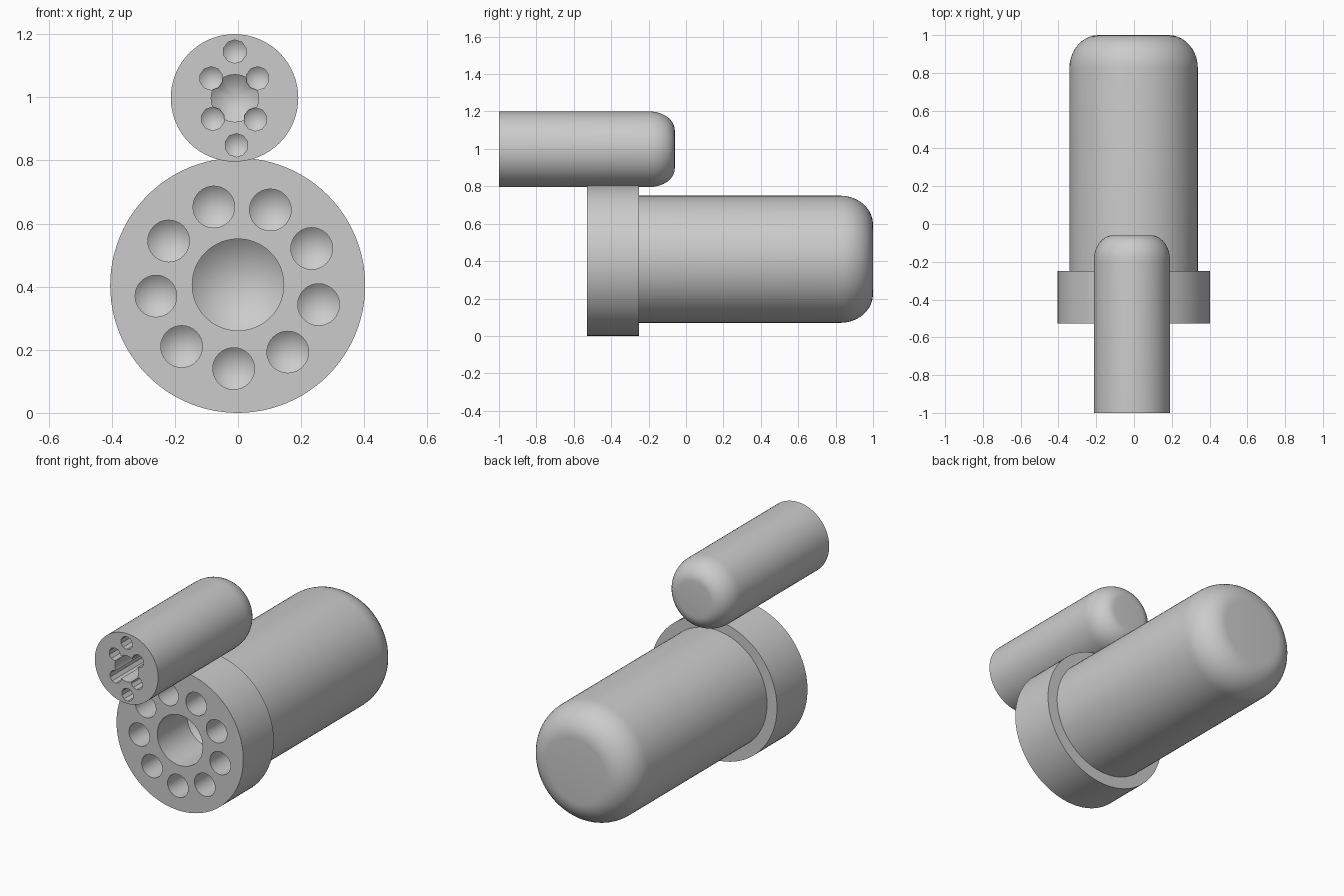
import bpy, bmesh, math

if "Cube" in bpy.data.objects:
    bpy.data.objects.remove(bpy.data.objects["Cube"])

grey = bpy.data.materials.new("plain grey")
grey.diffuse_color = (0.6, 0.6, 0.6, 1)
grey.use_nodes = True
grey.node_tree.nodes["Principled BSDF"].inputs["Base Color"].default_value = grey.diffuse_color


def lathe(name, profile, cx, cz, sides):
    """Revolve (radius, y) points about an axis parallel to y."""
    bm = bmesh.new()
    rings = []
    for r, y in profile:
        if r == 0:
            rings.append([bm.verts.new((cx, y, cz))])
        else:
            rings.append([bm.verts.new((cx + r * math.sin(math.tau * i / sides), y,
                                        cz + r * math.cos(math.tau * i / sides)))
                          for i in range(sides)])
    for a, b in zip(rings, rings[1:]):
        for i in range(sides):
            j = (i + 1) % sides
            quad = [a[i % len(a)], a[j % len(a)], b[j % len(b)], b[i % len(b)]]
            bm.faces.new(list(dict.fromkeys(quad)))
    for ring in (rings[0], rings[-1]):
        if len(ring) > 1:
            bm.faces.new(ring)
    bmesh.ops.recalc_face_normals(bm, faces=bm.faces)
    mesh = bpy.data.meshes.new(name)
    bm.to_mesh(mesh)
    bm.free()
    mesh.materials.append(grey)
    ob = bpy.data.objects.new(name, mesh)
    bpy.context.collection.objects.link(ob)
    return ob


def rounded_rod(name, r, y0, y1, inset, length, cx, cz, sides):
    """Rod with a flat front and a rounded back end."""
    arc = [(r - inset + inset * math.cos(t * math.pi / 20),
            y1 - length + length * math.sin(t * math.pi / 20)) for t in range(11)]
    return lathe(name, [(r, y0)] + arc, cx, cz, sides)


def drill(r, y, depth, cx, cz, sides):
    """Cutter for a blind hole with a conical bottom."""
    return lathe("hole_cutter", [(r, y - 0.05), (r, y + depth), (0, y + depth + 0.8 * r)],
                 cx, cz, sides)


def combine(ob, other, operation):
    mod = ob.modifiers.new("combine", 'BOOLEAN')
    mod.operation = operation
    mod.solver = 'EXACT'
    mod.object = other
    bpy.context.view_layer.objects.active = ob
    bpy.ops.object.modifier_apply(modifier=mod.name)
    bpy.data.objects.remove(other)


def smooth(ob):
    bpy.ops.object.select_all(action='DESELECT')
    ob.select_set(True)
    bpy.context.view_layer.objects.active = ob
    bpy.ops.object.shade_smooth_by_angle(angle=math.radians(30))


# Large body with its front flange
flange = lathe("flanged_body", [(0.404, -0.528), (0.404, -0.25)], -0.001, 0.404, 96)
body = rounded_rod("body", 0.34, -0.3, 1.0, 0.155, 0.175, -0.002, 0.41, 96)
combine(flange, body, 'UNION')

# Centre bore and a ring of nine holes
combine(flange, drill(0.145, -0.528, 0.27, 0, 0.406, 64), 'DIFFERENCE')
for k in range(9):
    a = math.radians(107 - 40 * k)
    combine(flange, drill(0.066, -0.528, 0.27, 0.262 * math.cos(a),
                          0.402 + 0.262 * math.sin(a), 32), 'DIFFERENCE')
smooth(flange)

# Small upper rod
rod = rounded_rod("upper_rod", 0.202, -1.0, -0.06, 0.1, 0.135, -0.011, 0.998, 64)

# Its centre bore and six small holes
combine(rod, drill(0.075, -1.0, 0.27, -0.01, 0.997, 24), 'DIFFERENCE')
for x, z in ((-0.01, 1.145), (0.062, 1.06), (0.055, 0.93),
             (-0.005, 0.848), (-0.08, 0.932), (-0.085, 1.06)):
    combine(rod, drill(0.037, -1.0, 0.29, x, z, 10), 'DIFFERENCE')
smooth(rod)
